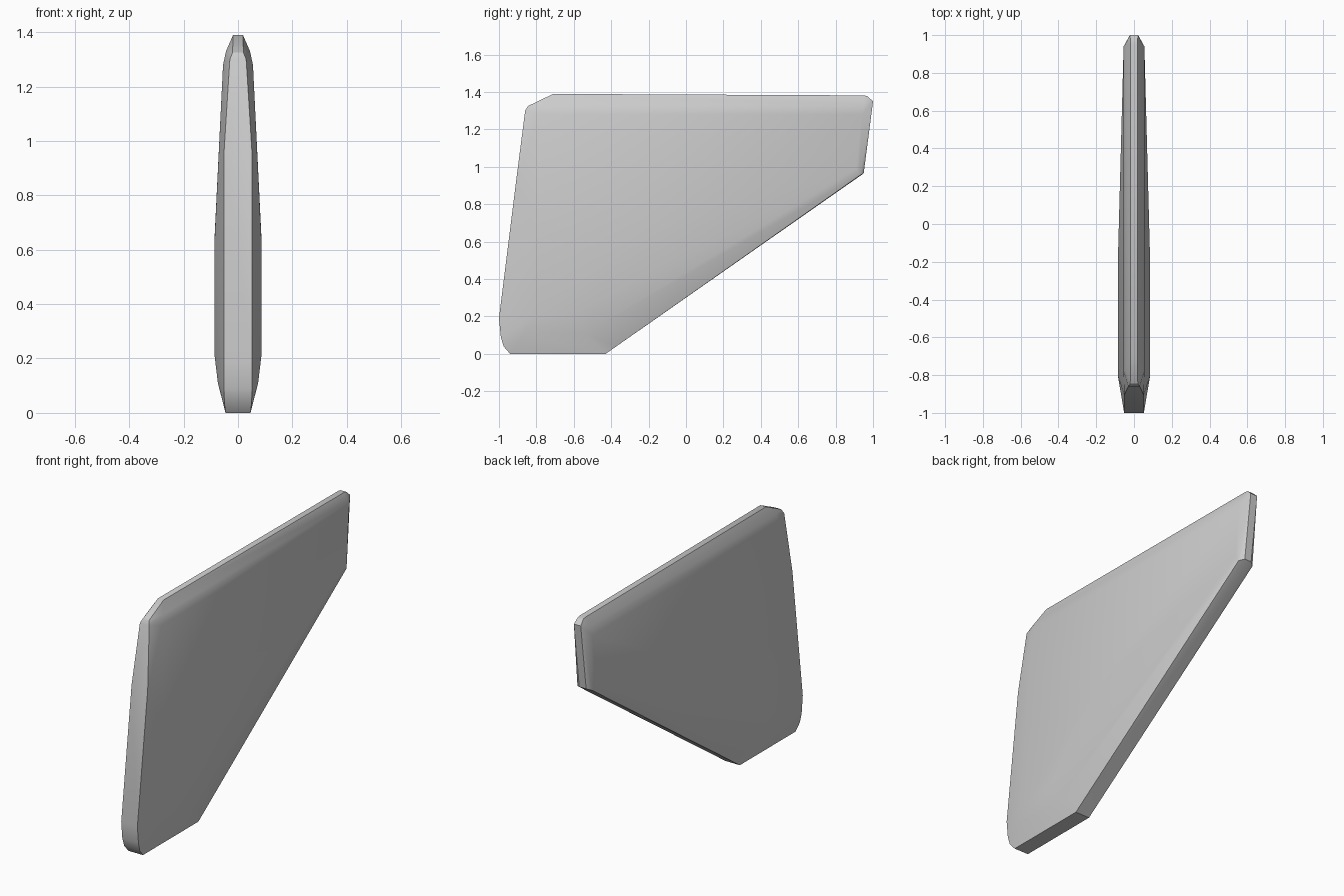
import bpy, bmesh, math

# Rim: half thickness, y, z around the side outline
rim = [
    (0.046, -0.94, 0.0), (0.05, -0.975, 0.04), (0.052, -0.99, 0.09), (0.052, -1.0, 0.19),
    (0.052, -0.905, 0.95), (0.03, -0.86, 1.30), (0.02, -0.845, 1.325),
    (0.018, -0.71, 1.39), (0.018, 0.95, 1.382), (0.018, 0.97, 1.378),
    (0.022, 1.0, 1.35), (0.022, 0.95, 0.965),
    (0.048, 0.93, 0.955), (0.048, -0.38, 0.04), (0.046, -0.43, 0.0),
]
# Swollen cheek: fullest low at the front, thinning to the top and back
cheek = [
    (0.074, -0.86, 0.11), (0.074, -0.54, 0.11),
    (0.086, -0.80, 0.21), (0.086, -0.62, 0.21),
    (0.086, -0.80, 0.64), (0.086, -0.22, 0.65),
    (0.055, -0.78, 1.28), (0.055, 0.94, 1.28), (0.044, -0.76, 1.33),
    (0.044, 0.95, 1.33), (0.054, 0.91, 0.99),
]

# Mirrored points wrapped by a convex skin
bm = bmesh.new()
for x, y, z in rim + cheek:
    for side in (-1, 1):
        bm.verts.new((side * x, y, z))
hull = bmesh.ops.convex_hull(bm, input=bm.verts[:])
loose = [v for v in bm.verts if not v.link_faces]
bmesh.ops.delete(bm, geom=loose, context='VERTS')
bmesh.ops.dissolve_limit(bm, angle_limit=math.radians(0.5),
                         verts=bm.verts[:], edges=bm.edges[:])
bmesh.ops.recalc_face_normals(bm, faces=bm.faces[:])

mesh = bpy.data.meshes.new("fin")
bm.to_mesh(mesh)
bm.free()
fin = bpy.data.objects.new("fin", mesh)
bpy.context.collection.objects.link(fin)
bpy.context.view_layer.objects.active = fin
fin.select_set(True)
bpy.ops.object.shade_smooth_by_angle(angle=math.radians(30))
